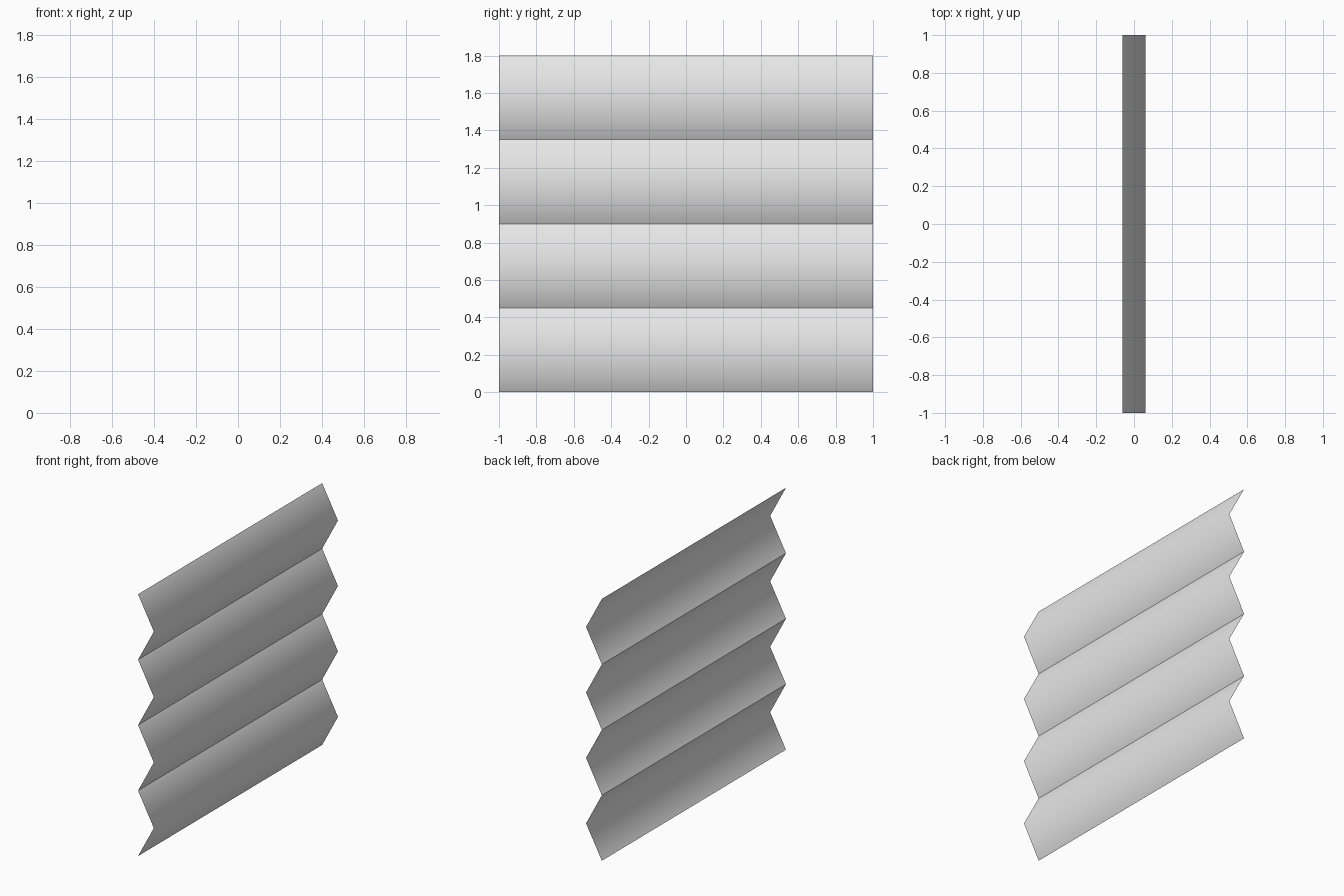
import bpy

if "Cube" in bpy.data.objects:
    bpy.data.objects.remove(bpy.data.objects["Cube"])

WIDTH, DEPTH, PITCH, FOLDS = 2.0, 0.12, 0.45, 4

paint = bpy.data.materials.new("light grey")
paint.diffuse_color = (0.8, 0.8, 0.8, 1)
paint.use_nodes = True
paint.node_tree.nodes["Principled BSDF"].inputs["Base Color"].default_value = paint.diffuse_color

# One open V-shaped fold, swept along y, with its ridge towards +x
profile = [(-DEPTH / 2, 0), (DEPTH / 2, PITCH / 2), (-DEPTH / 2, PITCH)]
verts = [(x, y, z) for x, z in profile for y in (-WIDTH / 2, WIDTH / 2)]
faces = [(i, i + 1, i + 3, i + 2) for i in (0, 2)]
mesh = bpy.data.meshes.new("pleated_screen")
mesh.from_pydata(verts, [], faces)
mesh.materials.append(paint)
mesh.shade_smooth()
screen = bpy.data.objects.new("pleated_screen", mesh)
bpy.context.collection.objects.link(screen)

# Stack of folds, unmerged so the creases between them stay sharp
stack = screen.modifiers.new("stack", 'ARRAY')
stack.count = FOLDS
stack.use_relative_offset = False
stack.use_constant_offset = True
stack.constant_offset_displace = (0, 0, PITCH)
